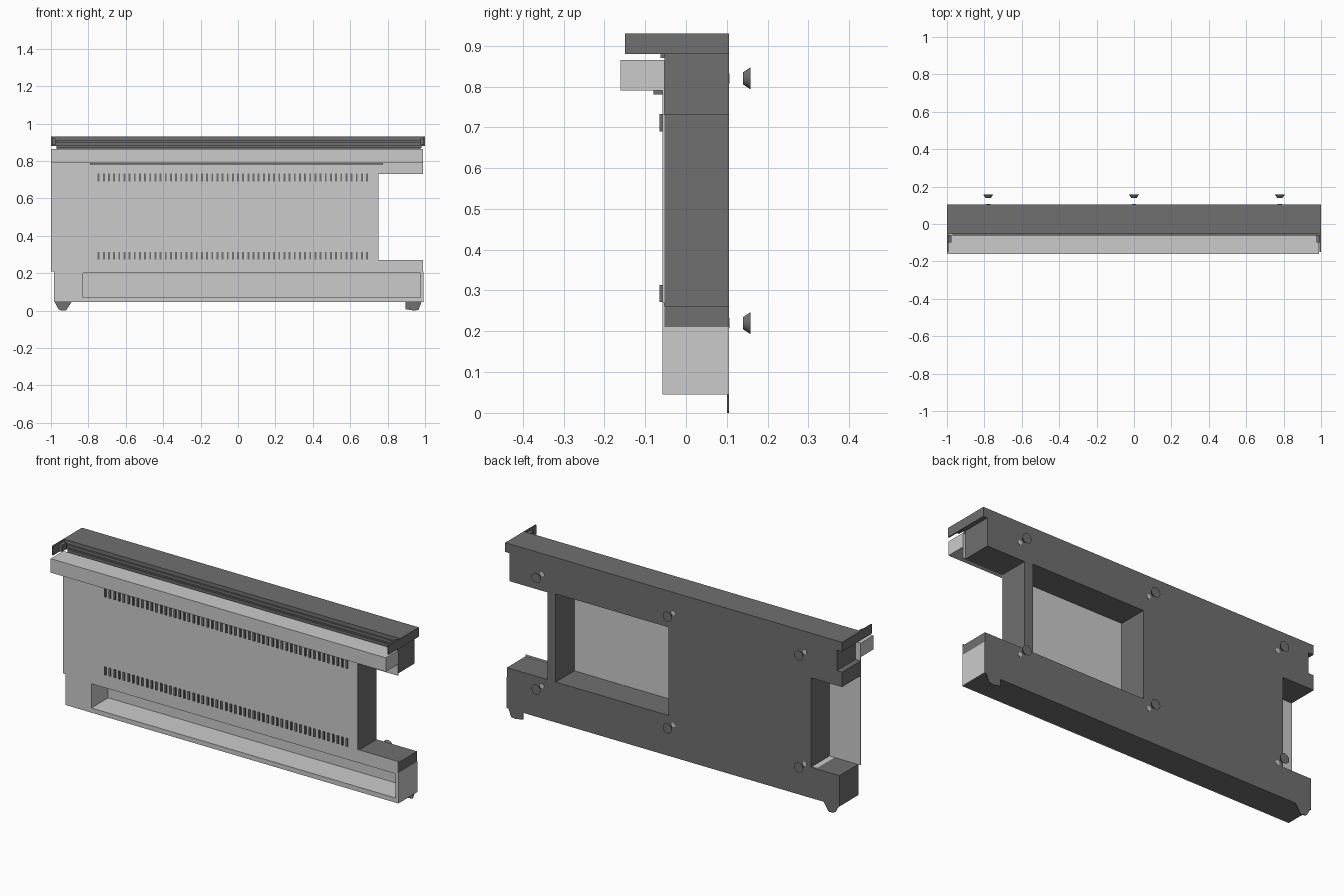
import bpy, bmesh, math
from mathutils import Matrix

if "Cube" in bpy.data.objects:
    bpy.data.objects.remove(bpy.data.objects["Cube"])

dark = bpy.data.materials.new("dark_grey")
dark.diffuse_color = (0.16, 0.16, 0.16, 1)
dark.use_nodes = True
dark.node_tree.nodes["Principled BSDF"].inputs["Base Color"].default_value = dark.diffuse_color


def finish(name, bm, mat):
    bmesh.ops.recalc_face_normals(bm, faces=bm.faces)
    me = bpy.data.meshes.new(name)
    bm.to_mesh(me)
    bm.free()
    ob = bpy.data.objects.new(name, me)
    bpy.context.collection.objects.link(ob)
    if mat:
        me.materials.append(mat)
    return ob


def add_box(bm, x0, x1, y0, y1, z0, z1):
    m = Matrix.Translation(((x0 + x1) / 2, (y0 + y1) / 2, (z0 + z1) / 2))
    m = m @ Matrix.Diagonal((x1 - x0, y1 - y0, z1 - z0, 1))
    bmesh.ops.create_cube(bm, size=1, matrix=m)


def boxes(name, dims, mat=None):
    bm = bmesh.new()
    for d in dims:
        add_box(bm, *d)
    return finish(name, bm, mat)


def profile(name, pts, y0, y1, mat=None):
    """Extrude an x-z outline from y0 to y1."""
    bm = bmesh.new()
    f = bm.faces.new([bm.verts.new((x, y0, z)) for x, z in pts])
    ext = bmesh.ops.extrude_face_region(bm, geom=[f])
    vs = [v for v in ext["geom"] if isinstance(v, bmesh.types.BMVert)]
    bmesh.ops.translate(bm, verts=vs, vec=(0, y1 - y0, 0))
    return finish(name, bm, mat)


def cut(ob, dims):
    """Subtract a box and discard the cutter."""
    cutter = boxes("cutter", [dims])
    cutter.hide_render = True
    mod = ob.modifiers.new("cut", "BOOLEAN")
    mod.operation = "DIFFERENCE"
    mod.solver = "EXACT"
    mod.object = cutter
    bpy.context.view_layer.objects.active = ob
    bpy.ops.object.modifier_apply(modifier=mod.name)
    bpy.data.objects.remove(cutter)


# Dark rear body: notched ends, rear window and space for the light tray
body = profile("rear_body", [
    (-.985, .045), (-.985, .21), (-.815, .21), (-.815, .69), (-1, .69),
    (-1, .77), (-.97, .77), (-.97, .88), (-1, .88), (-1, .93), (1, .93),
    (1, .88), (.976, .88), (.976, .73), (.75, .73), (.75, .262),
    (.99, .262), (.99, .045)], -.053, .105, dark)
cut(body, (.03, .70, -.3, .3, .262, .735))
cut(body, (-.845, 1.2, -.3, .092, .055, .21))

# Light front panel and deep lower tray share the same recess
recess = (-.83, .975, -.3, .085, .07, .2)
panel = profile("front_panel", [
    (-.985, .045), (-.985, .21), (-1, .21), (-1, .865), (.99, .865),
    (.99, .73), (.75, .73), (.75, .27), (.99, .27), (.99, .045)], -.058, -.053)
cut(panel, recess)
tray = boxes("lower_tray", [(-.845, .99, -.053, .092, .055, .21)])
cut(tray, recess)
boxes("tray_end_plate", [(.99, .993, -.055, .105, .045, .21)])

# Projecting top bar with a dark strip below it
boxes("front_bar", [(-1, .99, -.16, -.058, .79, .865)])
boxes("bar_strip", [(-.79, .775, -.08, -.058, .781, .79)], dark)

# Cap end tabs, small catches and front rails
for s, side in ((-1, "left"), (1, "right")):
    a, b = sorted((s * .993, s))
    c, d = sorted((s * .975, s * .993))
    boxes("cap_tab_" + side, [(a, b, -.15, -.053, .88, .93)], dark)
    boxes("cap_catch_" + side, [(c, d, -.1, -.06, .885, .92)], dark)
boxes("cap_rails", [(-.97, .98, -.062, -.053, .87, .885),
                    (-.97, .98, -.062, -.053, .895, .91)], dark)

# Two rows of vent slats
n = 53
for name, z0, z1 in (("upper_vents", .69, .733), ("lower_vents", .272, .314)):
    xs = [-.745 + i * 1.435 / (n - 1) for i in range(n)]
    boxes(name, [(x - .005, x + .005, -.065, -.056, z0, z1) for x in xs], dark)

# Thin feet at the rear
profile("foot_left", [(-.985, .056), (-.96, .008), (-.945, 0), (-.92, 0),
                      (-.89, .045), (-.845, .047), (-.845, .056)], .101, .105, dark)
profile("foot_right", [(.985, .056), (.965, .003), (.94, 0), (.895, .008),
                       (.895, .045), (.85, .047), (.85, .056)], .101, .105, dark)


# Wall screws floating behind the body, each with a small stud on the back
def cones(name, r0, r1, y0, y1, mat):
    bm = bmesh.new()
    for x in (-.78, 0, .78):
        for z in (.22, .82):
            m = Matrix.Translation((x, (y0 + y1) / 2, z)) @ Matrix.Rotation(-math.pi / 2, 4, "X")
            bmesh.ops.create_cone(bm, cap_ends=True, segments=20, radius1=r0,
                                  radius2=r1, depth=y1 - y0, matrix=m)
    ob = finish(name, bm, mat)
    bpy.ops.object.select_all(action="DESELECT")
    ob.select_set(True)
    bpy.context.view_layer.objects.active = ob
    bpy.ops.object.shade_smooth_by_angle(angle=math.radians(35))


cones("wall_screws", .015, .027, .14, .158, dark)
cones("screw_studs", .012, .012, .1, .107, None)
